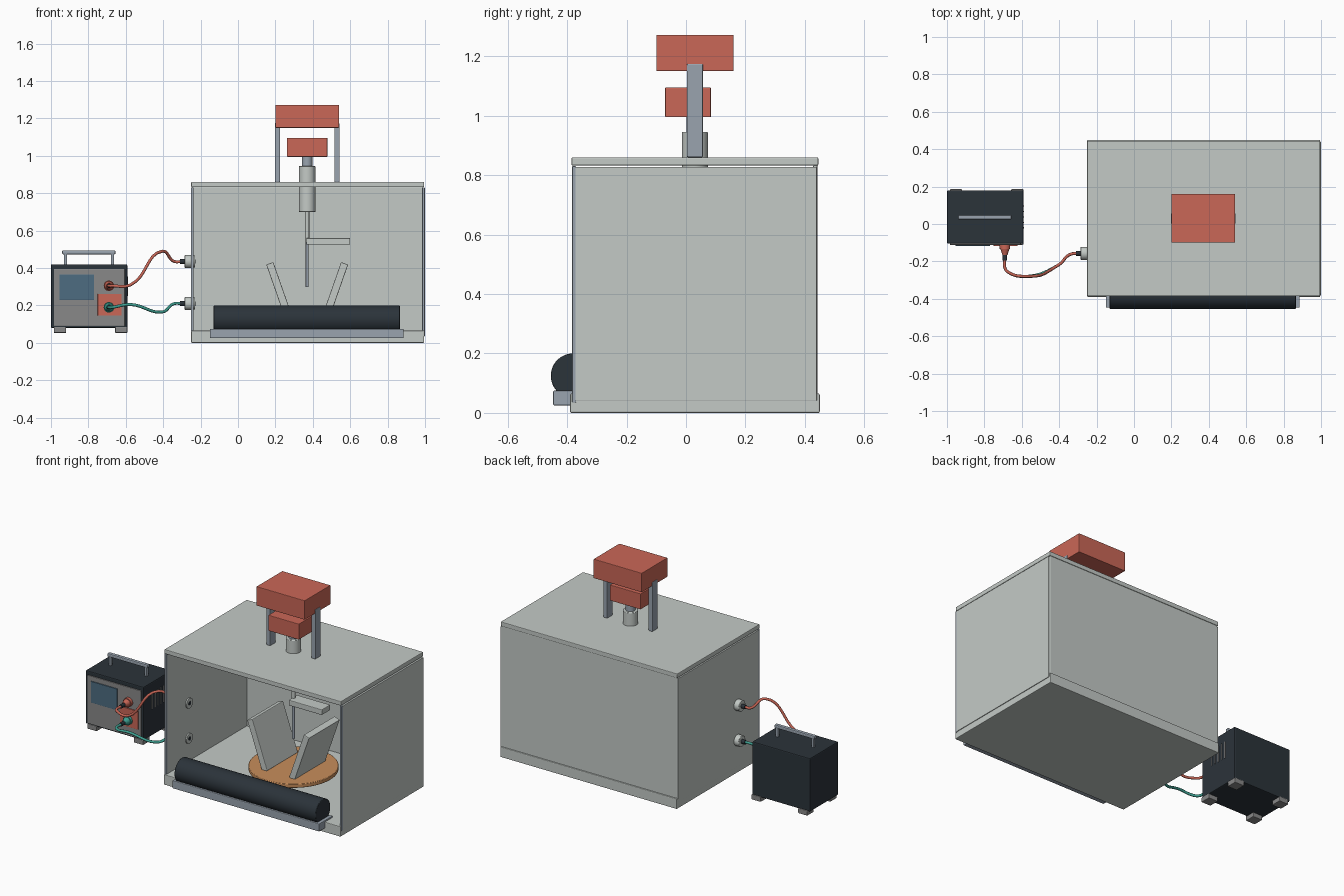
import bpy, math
from mathutils import Vector

if "Cube" in bpy.data.objects:
    bpy.data.objects.remove(bpy.data.objects["Cube"])


def material(name, r, g, b):
    m = bpy.data.materials.new(name)
    m.diffuse_color = (r, g, b, 1)
    m.use_nodes = True
    m.node_tree.nodes["Principled BSDF"].inputs["Base Color"].default_value = m.diffuse_color
    return m


LIGHT = material("light_grey", 0.55, 0.59, 0.565)
STEEL = material("blue_grey_steel", 0.32, 0.37, 0.43)
RED = material("coral_red", 0.59, 0.135, 0.095)
DARK = material("dark_slate", 0.024, 0.033, 0.042)
GREY = material("panel_grey", 0.25, 0.25, 0.25)
BLUE = material("screen_blue", 0.075, 0.15, 0.22)
TEAL = material("teal", 0.05, 0.36, 0.29)
ORANGE = material("orange_tan", 0.58, 0.27, 0.105)


def finish(ob, name, mat, bevel=0.0):
    ob.name = name
    ob.data.materials.append(mat)
    if bevel:
        mod = ob.modifiers.new("soft_edges", "BEVEL")
        mod.width = bevel
        mod.segments = 2
        mod.limit_method = "ANGLE"
        mod.angle_limit = math.radians(40)
    return ob


def box(name, mat, x, y, z, bevel=0.004):
    """Box from (min, max) ranges on each axis."""
    bpy.ops.mesh.primitive_cube_add(size=1)
    ob = bpy.context.object
    for v in ob.data.vertices:
        v.co = [r[0] if c < 0 else r[1] for c, r in zip(v.co, (x, y, z))]
    return finish(ob, name, mat, bevel)


def rod(name, mat, a, b, r1, r2=None, sides=32, bevel=0.0):
    """Cylinder or cone running from point a to point b."""
    a, b = Vector(a), Vector(b)
    bpy.ops.mesh.primitive_cone_add(vertices=sides, radius1=r1,
                                    radius2=r1 if r2 is None else r2,
                                    depth=(b - a).length, location=(a + b) / 2)
    ob = bpy.context.object
    ob.rotation_euler = (b - a).to_track_quat("Z", "Y").to_euler()
    bpy.ops.object.shade_smooth_by_angle(angle=math.radians(35))
    return finish(ob, name, mat, bevel)


def cable(name, mat, points, radius):
    cu = bpy.data.curves.new(name, "CURVE")
    cu.dimensions = "3D"
    cu.bevel_depth = radius
    cu.bevel_resolution = 3
    cu.resolution_u = 8
    cu.use_fill_caps = True
    sp = cu.splines.new("BEZIER")
    sp.bezier_points.add(len(points) - 1)
    for bp, p in zip(sp.bezier_points, points):
        bp.co = p
        bp.handle_left_type = bp.handle_right_type = "AUTO"
    ob = bpy.data.objects.new(name, cu)
    bpy.context.collection.objects.link(ob)
    cu.materials.append(mat)


# Chamber shell, open at the front
box("chamber_floor", LIGHT, (-0.25, 0.995), (-0.39, 0.45), (0, 0.065))
box("chamber_lid", LIGHT, (-0.25, 0.995), (-0.385, 0.445), (0.832, 0.86))
box("back_wall", LIGHT, (-0.245, 0.99), (0.428, 0.442), (0.04, 0.835))
for side, x in (("left", (-0.252, -0.238)), ("right", (0.985, 0.999))):
    box(side + "_wall", LIGHT, x, (-0.372, 0.44), (0.04, 0.828), 0.002)
    box(side + "_front_trim", STEEL, x, (-0.383, -0.37), (0.035, 0.83), 0.002)

# Roller and its tray at the opening
box("roller_tray", STEEL, (-0.15, 0.885), (-0.447, -0.31), (0.025, 0.075))
rod("front_roller", DARK, (-0.13, -0.38, 0.125), (0.865, -0.38, 0.125), 0.075,
    sides=48, bevel=0.003)

# Turntable with two leaning plates
CX, CY = 0.37, 0.03
rod("turntable", ORANGE, (CX, CY, 0.105), (CX, CY, 0.13), 0.26, sides=64, bevel=0.003)
rod("turntable_hub", STEEL, (CX, CY, 0.06), (CX, CY, 0.106), 0.06)
for side, s in (("left", -1), ("right", 1)):
    bottom = Vector((CX + s * 0.095, CY, 0.125))
    top = Vector((CX + s * 0.2, CY, 0.425))
    plate = box(side + "_leaning_plate", LIGHT, (-0.02, 0.02), (-0.155, 0.155),
                (0, (top - bottom).length))
    plate.location = bottom
    plate.rotation_euler.y = math.atan2(top.x - bottom.x, top.z - bottom.z)

# Stirrer: collar, spindle, rod and paddle
rod("lid_collar", LIGHT, (CX, CY, 0.70), (CX, CY, 0.945), 0.044, bevel=0.003)
rod("motor_shaft", STEEL, (CX, CY, 0.94), (CX, CY, 1.0), 0.028)
rod("spindle", LIGHT, (CX, CY, 0.54), (CX, CY, 0.705), 0.011, sides=20)
rod("stirring_rod", STEEL, (CX, CY, 0.30), (CX, CY, 0.55), 0.008, sides=20)
box("paddle", LIGHT, (0.365, 0.6), (CY - 0.043, CY + 0.043), (0.525, 0.56))

# Drive housings on two posts
box("lower_motor", RED, (0.262, 0.478), (-0.07, 0.084), (0.995, 1.095), 0.003)
box("upper_motor", RED, (0.2, 0.54), (-0.1, 0.16), (1.15, 1.272), 0.003)
for side, x in (("left", (0.197, 0.225)), ("right", (0.515, 0.543))):
    box(side + "_post", STEEL, x, (0.003, 0.057), (0.86, 1.175))

# Power unit body, front panel, screen and terminal plate
box("unit_case", DARK, (-1.0, -0.592), (-0.105, 0.18), (0.08, 0.42), 0.006)
box("unit_front_panel", GREY, (-0.985, -0.605), (-0.111, -0.1), (0.09, 0.395), 0.002)
box("unit_screen", BLUE, (-0.955, -0.77), (-0.117, -0.109), (0.23, 0.365), 0.001)
box("terminal_plate", RED, (-0.75, -0.622), (-0.117, -0.109), (0.145, 0.262), 0.001)
for x in (-0.952, -0.624):
    for y in (-0.078, 0.153):
        box("unit_foot", GREY, (x - 0.033, x + 0.033), (y - 0.033, y + 0.033),
            (0.053, 0.085))
for i in range(5):
    y = -0.02 + i * 0.029
    box("side_vent", GREY, (-0.594, -0.588), (y - 0.003, y + 0.003), (0.25, 0.355), 0)

# Carrying handle
box("handle_grip", STEEL, (-0.94, -0.655), (0.024, 0.048), (0.473, 0.495), 0.006)
for x in (-0.922, -0.671):
    box("handle_leg", STEEL, (x - 0.009, x + 0.009), (0.026, 0.046), (0.415, 0.48))

# Wall ports, terminals and cables
for name, mat, z_port, z_bend, z_low, z_term in (
        ("red", RED, 0.435, 0.49, 0.31, 0.305),
        ("teal", TEAL, 0.21, 0.165, 0.205, 0.19)):
    py, tx = -0.157, -0.69
    rod(name + "_port", LIGHT, (-0.285, py, z_port), (-0.25, py, z_port), 0.035, bevel=0.003)
    rod(name + "_inner_ring", LIGHT, (-0.24, py, z_port), (-0.23, py, z_port), 0.032)
    rod(name + "_port_hole", DARK, (-0.24, py, z_port), (-0.228, py, z_port), 0.012)
    rod(name + "_port_boss", DARK, (-0.31, py, z_port), (-0.28, py, z_port), 0.013)
    rod(name + "_terminal", mat, (tx, -0.113, z_term), (tx, -0.133, z_term), 0.028)
    rod(name + "_terminal_cone", mat, (tx, -0.133, z_term), (tx, -0.165, z_term), 0.024, 0.014)
    rod(name + "_plug", DARK, (tx, -0.16, z_term), (tx, -0.195, z_term), 0.012)
    cable(name + "_cable", mat, [
        (-0.3, py, z_port), (-0.34, -0.162, z_port), (-0.405, -0.22, z_bend),
        (-0.575, -0.28, z_low), (-0.675, -0.256, z_term), (tx, -0.235, z_term),
        (tx, -0.18, z_term)], 0.008)
